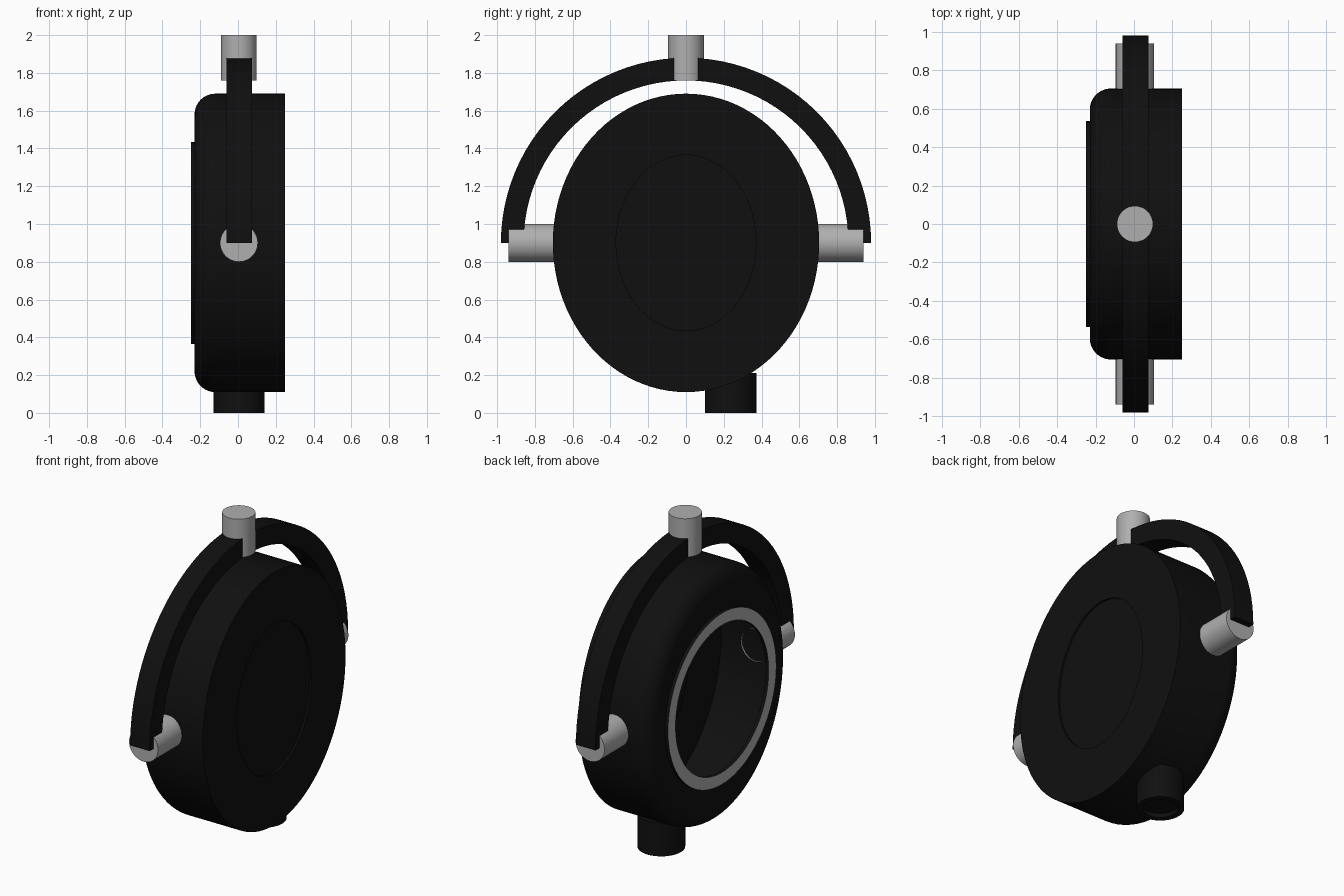
import bpy, bmesh, math
from mathutils import Vector

cube = bpy.data.objects.get("Cube")
if cube:
    bpy.data.objects.remove(cube, do_unlink=True)


def material(name, value):
    mat = bpy.data.materials.new(name)
    mat.use_nodes = True
    colour = (value, value, value, 1)
    mat.diffuse_color = colour
    mat.node_tree.nodes["Principled BSDF"].inputs["Base Color"].default_value = colour
    return mat


BLACK = material("black", 0.005)
GREY = material("light grey", 0.43)


def finish(name, bm, mats):
    mesh = bpy.data.meshes.new(name)
    bm.to_mesh(mesh)
    bm.free()
    for mat in mats:
        mesh.materials.append(mat)
    obj = bpy.data.objects.new(name, mesh)
    bpy.context.collection.objects.link(obj)
    bpy.ops.object.select_all(action="DESELECT")
    obj.select_set(True)
    bpy.context.view_layer.objects.active = obj
    bpy.ops.object.shade_smooth_by_angle(angle=math.radians(35))
    return obj


def loft(name, centre, axis, rings, mats, sides=48, start_cap=False, accent=None):
    """Join elliptical rings (height, radius a, radius b) along an axis and cap the end."""
    w = Vector(axis)
    u = Vector((0, 1, 0)) if abs(w.x) > 0.5 else Vector((1, 0, 0))
    v = w.cross(u)
    bm = bmesh.new()
    loops = []
    for h, a, b in rings:
        angles = [2 * math.pi * i / sides for i in range(sides)]
        loops.append([bm.verts.new(Vector(centre) + w * h + u * a * math.cos(t)
                                   + v * b * math.sin(t)) for t in angles])
    for k in range(len(loops) - 1):
        low, high = loops[k], loops[k + 1]
        for i in range(sides):
            j = (i + 1) % sides
            face = bm.faces.new((low[i], low[j], high[j], high[i]))
            face.material_index = 1 if k == accent else 0
    bm.faces.new(loops[-1])
    if start_cap:
        bm.faces.new(loops[0][::-1])
    return finish(name, bm, mats)


# Hollow case: open lip, rounded shoulder, oval wall, flat cover with shallow recess
HALF_Y, HALF_Z, ROUND = 0.705, 0.79, 0.11
case = [(-0.23, 0.46, 0.46), (-0.25, 0.46, 0.46),
        (-0.25, 0.535, 0.535), (-0.23, 0.535, 0.535)]
for i in range(11):
    t = math.pi / 2 * i / 10
    inset = ROUND * (1 - math.sin(t))
    case.append((-0.23 + ROUND * (1 - math.cos(t)), HALF_Y - inset, HALF_Z - inset))
case += [(0.25, HALF_Y, HALF_Z), (0.25, 0.37, 0.465), (0.238, 0.37, 0.465)]
loft("case", (0, 0, 0.9), (1, 0, 0), case, [BLACK, GREY], sides=96, accent=1)

# Side pivots, open towards the inside of the case
for side, name in ((1, "back_pivot"), (-1, "front_pivot")):
    loft(name, (0.005, 0, 0.9), (0, side, 0),
         [(0.69, 0.1, 0.1), (0.94, 0.1, 0.1)], [GREY])

# Top knob
loft("top_knob", (0.005, 0, 0), (0, 0, 1),
     [(1.76, 0.094, 0.094), (2.0, 0.094, 0.094)], [GREY], start_cap=True)

# Bottom stem with a recessed end
loft("bottom_stem", (0.005, 0.237, 0), (0, 0, -1),
     [(-0.21, 0.136, 0.136), (0, 0.136, 0.136), (0, 0.1, 0.1), (-0.025, 0.1, 0.1)],
     [BLACK], start_cap=True)

# Half-circle handle with a rectangular section
bm = bmesh.new()
STEPS = 48
sections = []
for i in range(STEPS + 1):
    t = math.pi * i / STEPS
    sections.append([bm.verts.new((x, r * math.cos(t), 0.9 + r * math.sin(t)))
                     for x, r in ((-0.06, 0.86), (0.075, 0.86), (0.075, 0.98), (-0.06, 0.98))])
for a, b in zip(sections, sections[1:]):
    for i in range(4):
        j = (i + 1) % 4
        bm.faces.new((a[i], a[j], b[j], b[i]))
bm.faces.new(sections[0])
bm.faces.new(sections[-1])
bmesh.ops.recalc_face_normals(bm, faces=bm.faces[:])
finish("handle", bm, [BLACK])
